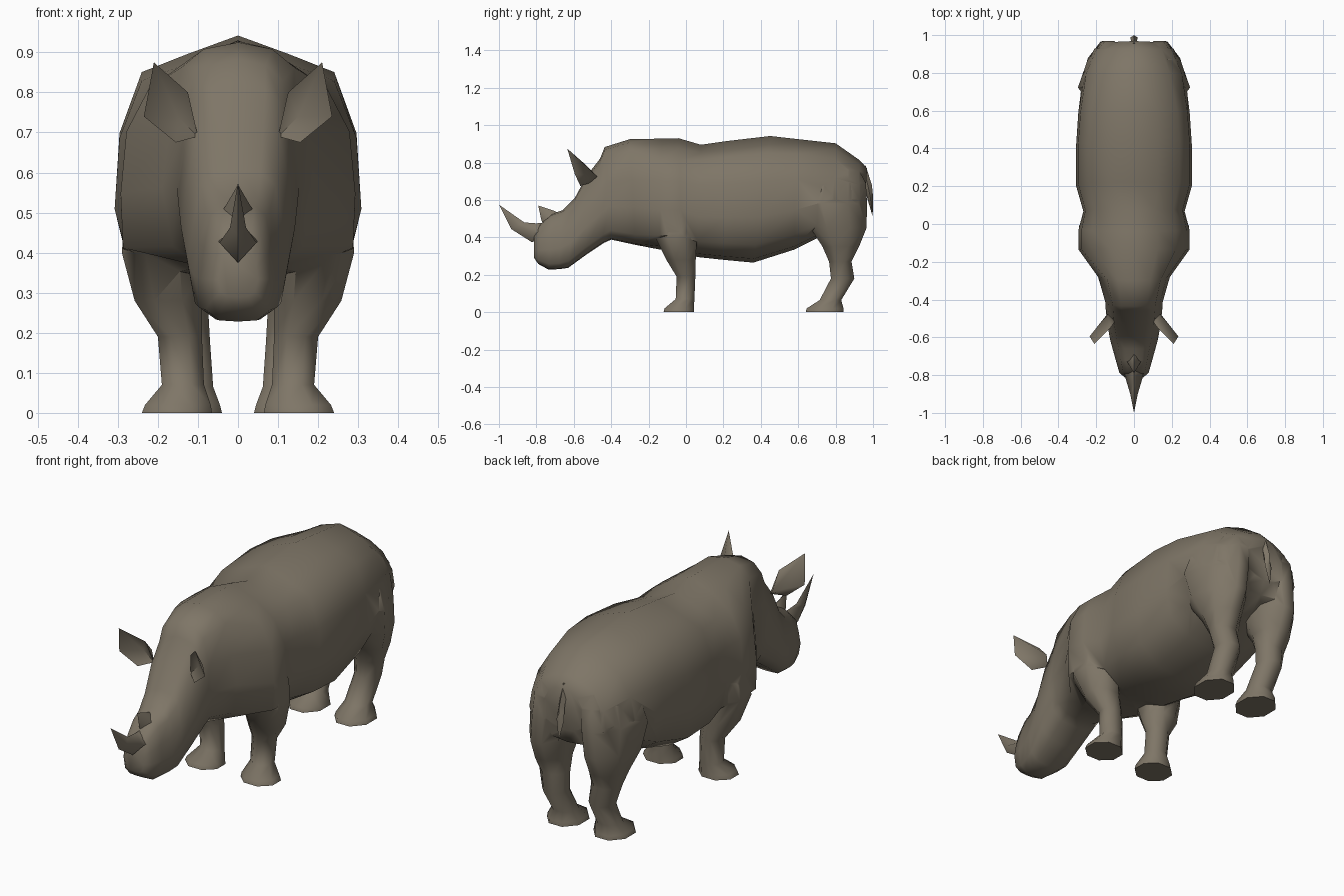
import bpy, bmesh, math

if "Cube" in bpy.data.objects:
    bpy.data.objects.remove(bpy.data.objects["Cube"])

hide = bpy.data.materials.new("grey_brown_hide")
hide.diffuse_color = (0.21, 0.18, 0.135, 1)
hide.use_nodes = True
hide.node_tree.nodes["Principled BSDF"].inputs["Base Color"].default_value = hide.diffuse_color


def smooth(ob, angle):
    bpy.ops.object.select_all(action='DESELECT')
    ob.select_set(True)
    bpy.context.view_layer.objects.active = ob
    bpy.ops.object.shade_smooth_by_angle(angle=math.radians(angle))


def finish(name, bm, mirror=False, angle=60):
    bmesh.ops.recalc_face_normals(bm, faces=bm.faces)
    me = bpy.data.meshes.new(name)
    bm.to_mesh(me)
    bm.free()
    me.materials.append(hide)
    ob = bpy.data.objects.new(name, me)
    bpy.context.collection.objects.link(ob)
    if mirror:
        ob.modifiers.new("mirror", 'MIRROR').use_mirror_merge = False
    smooth(ob, angle)
    return ob


def loft(name, rings, mirror=False):
    """Skin a row of closed rings and cap both ends."""
    bm = bmesh.new()
    rows = [[bm.verts.new(p) for p in r] for r in rings]
    n = len(rows[0])
    for a, b in zip(rows, rows[1:]):
        for i in range(n):
            j = (i + 1) % n
            bm.faces.new((a[i], a[j], b[j], b[i]))
    bm.faces.new(rows[0])
    bm.faces.new(rows[-1])
    return finish(name, bm, mirror)


def trunk_rings(sections, shape):
    """Each section: top (y, z), bottom (y, z), half width."""
    full = shape + [(-w, h) for w, h in reversed(shape[1:-1])]
    return [[(w * hw, by + (ty - by) * h, bz + (tz - bz) * h) for w, h in full]
            for ty, tz, by, bz, hw in sections]


# Rump, barrel, shoulders and head share one skin
rump_shape = [(0, 1), (.38, .93), (.70, .82), (.94, .60), (1, .36),
              (.88, .14), (.5, .03), (0, 0)]
barrel_shape = [(0, 1), (.42, .93), (.78, .865), (.96, .64), (1, .36),
                (.88, .14), (.5, .03), (0, 0)]
shoulder_shape = [(0, 1), (.43, .91), (.76, .80), (.95, .62), (1, .36),
                  (.98, .13), (.5, .03), (0, 0)]
head_shape = [(0, 1), (.45, .97), (.74, .89), (.90, .62), (1, .36),
              (.86, .1), (.5, .01), (0, 0)]
rump = [(.968, .77, .955, .55, .11), (.925, .815, .93, .48, .21),
        (.80, .903, .79, .44, .27)]
barrel = [(.60, .925, .58, .335, .295), (.45, .942, .36, .265, .308),
          (.22, .915, .20, .28, .308), (.08, .895, .06, .295, .268)]
shoulders = [(-.04, .93, -.02, .325, .293), (-.13, .928, -.14, .335, .293)]
head = [(-.30, .925, -.27, .36, .19), (-.435, .883, -.40, .388, .152),
        (-.46, .82, -.44, .37, .15), (-.53, .73, -.53, .31, .142),
        (-.595, .61, -.63, .237, .125), (-.66, .545, -.68, .23, .11),
        (-.72, .525, -.735, .228, .094), (-.78, .47, -.79, .258, .078),
        (-.812, .41, -.812, .29, .05)]
body = loft("body", trunk_rings(rump, rump_shape) + trunk_rings(barrel, barrel_shape)
            + trunk_rings(shoulders, shoulder_shape) + trunk_rings(head, head_shape))


def leg(name, sections):
    """Each section: z, front y, back y, inner x, outer x, rear outer tuck."""
    rings = []
    k = 1 / math.cos(math.pi / 8)
    for z, y0, y1, x0, x1, tuck in sections:
        ring = []
        for i in range(8):
            c, s = (f((i + .5) * math.pi / 4) * k for f in (math.cos, math.sin))
            x = (x0 + x1) / 2 + (x1 - x0) / 2 * c
            if c > 0 and s > 0:
                x -= tuck
            ring.append((x, (y0 + y1) / 2 + (y1 - y0) / 2 * s, z))
        rings.append(ring)
    return loft(name, rings, True)


front = leg("front_legs", [
    (0, -.12, .042, .065, .24, 0), (.02, -.115, .042, .068, .232, 0),
    (.07, -.055, .045, .085, .19, 0), (.19, -.05, .05, .09, .2, 0),
    (.28, -.105, .052, .09, .258, 0), (.40, -.165, .058, .09, .29, 0),
    (.48, -.14, .055, .12, .284, 0), (.56, -.10, .02, .14, .24, 0)])
hind = leg("hind_legs", [
    (0, .64, .842, .04, .215, 0), (.02, .645, .842, .045, .21, 0),
    (.065, .715, .83, .062, .18, 0), (.18, .775, .90, .07, .185, 0),
    (.27, .765, .885, .075, .21, 0), (.35, .73, .925, .07, .24, .01),
    (.45, .665, .965, .05, .28, .035), (.58, .62, .968, .025, .297, .05),
    (.69, .64, .962, .025, .262, .035), (.76, .74, .925, .05, .20, .02)])

# Fuse the legs into the body so the hide is one skin
for part in (front, hind):
    mod = body.modifiers.new("fuse", 'BOOLEAN')
    mod.operation, mod.solver, mod.object = 'UNION', 'EXACT', part
    mod.use_self = True
fused = bpy.data.meshes.new_from_object(
    body.evaluated_get(bpy.context.evaluated_depsgraph_get()))
body.modifiers.clear()
body.data = fused
for part in (front, hind):
    bpy.data.objects.remove(part)
smooth(body, 65)


def spike(name, rings, tip):
    """Rings are (back y, back z, front y, front z, half width), ending in a point."""
    bm = bmesh.new()
    rows = []
    for y0, z0, y1, z1, w in rings:
        ym, zm = (y0 + y1) / 2, (z0 + z1) / 2
        pts = [(0, y0, z0), (w, ym, zm), (0, y1, z1), (-w, ym, zm)]
        rows.append([bm.verts.new(p) for p in pts])
    point = bm.verts.new(tip)
    for a, b in zip(rows, rows[1:]):
        for i in range(4):
            bm.faces.new((a[i], a[i - 1], b[i - 1], b[i]))
    for i in range(4):
        bm.faces.new((rows[-1][i], rows[-1][i - 1], point))
    bm.faces.new(rows[0])
    finish(name, bm, angle=80)


# Horns
spike("front_horn", [(-.74, .48, -.77, .39, .055), (-.80, .475, -.825, .375, .046),
                     (-.865, .48, -.935, .445, .02)], (0, -1, .575))
spike("rear_horn", [(-.66, .52, -.755, .46, .05), (-.70, .54, -.773, .49, .032)],
      (0, -.79, .57))

# Tail hanging against the rump
spike("tail", [(.935, .76, .96, .785, .016), (.955, .66, .994, .68, .016),
               (.972, .60, 1.0, .62, .02)], (0, .998, .51))

# Ears: a cupped front and a pointed back sharing one rim
bm = bmesh.new()
rim = [bm.verts.new(p) for p in ((.21, -.635, .875), (.125, -.55, .80), (.10, -.515, .69),
                                 (.155, -.565, .675), (.235, -.595, .74))]
cup = bm.verts.new((.15, -.525, .74))
back = bm.verts.new((.14, -.475, .725))
for i in range(5):
    bm.faces.new((rim[i], rim[i - 1], cup))
    bm.faces.new((rim[i - 1], rim[i], back))
finish("ears", bm, True)
